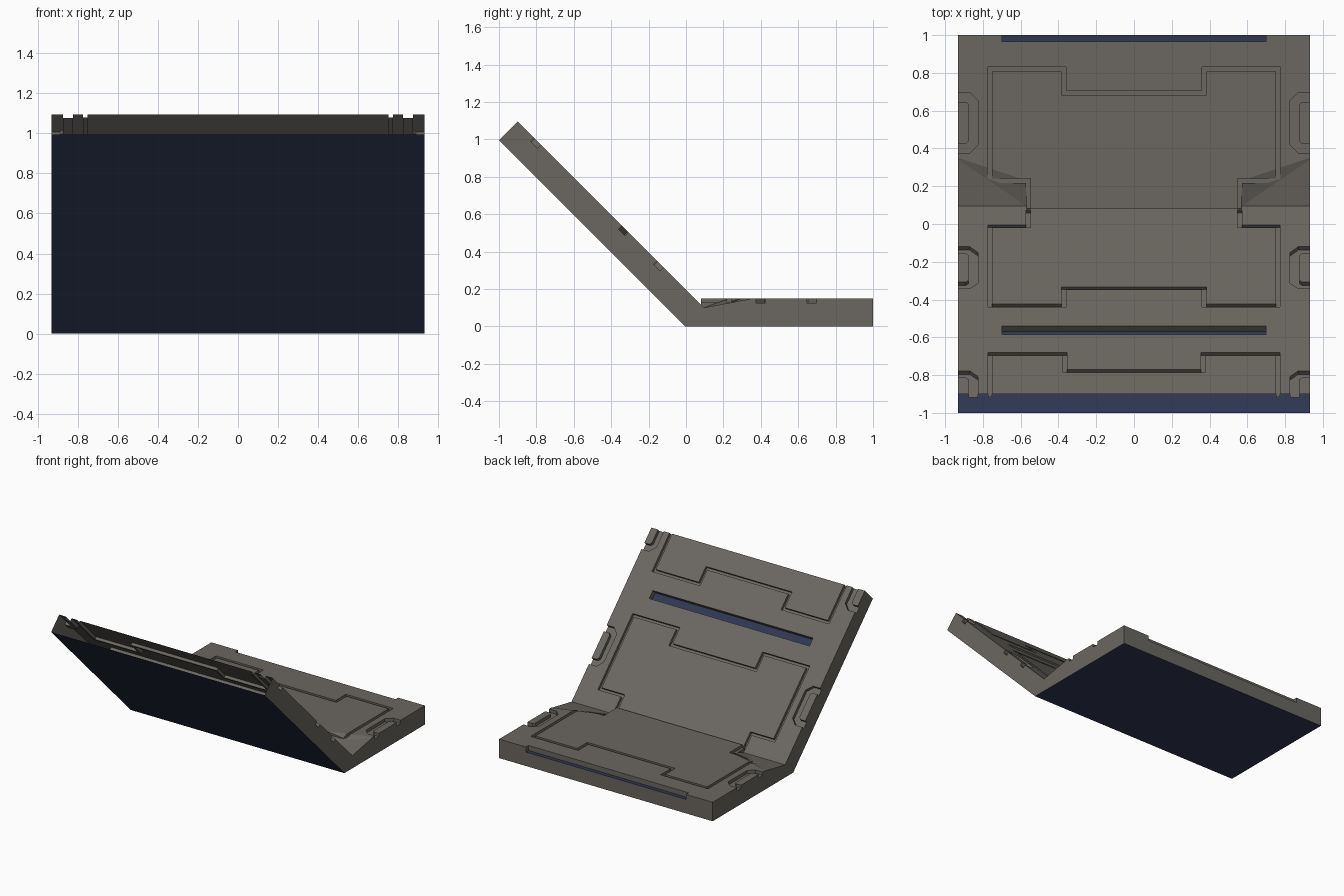
import bpy, bmesh, math
from mathutils import Vector

if "Cube" in bpy.data.objects:
    bpy.data.objects.remove(bpy.data.objects["Cube"], do_unlink=True)


def material(name, rgb):
    m = bpy.data.materials.new(name)
    m.use_nodes = True
    m.diffuse_color = (*rgb, 1)
    bsdf = m.node_tree.nodes["Principled BSDF"]
    bsdf.inputs["Base Color"].default_value = (*rgb, 1)
    bsdf.inputs["Roughness"].default_value = 0.8
    return m


GREY = material("warm grey", (0.145, 0.134, 0.118))
NAVY = material("navy blue", (0.028, 0.039, 0.085))
R2 = math.sqrt(2)
TOP, SUM = 0.15, 0.195      # flat top height; sloped top lies on y + z = SUM
HALF = 0.933


def make_object(name, bm):
    bmesh.ops.recalc_face_normals(bm, faces=bm.faces[:])
    mesh = bpy.data.meshes.new(name)
    bm.to_mesh(mesh)
    bm.free()
    ob = bpy.data.objects.new(name, mesh)
    bpy.context.scene.collection.objects.link(ob)
    return ob


# Surface frames: plan coordinates plus height above the surface
def on_flat(x, v, h):
    return Vector((x, v, TOP + h))


def on_slope(x, v, h):
    return Vector((x, (v + h) / R2, SUM + (h - v) / R2))


cutters = []


def groove(path, width, depth, sloped=False):
    """Cutter following a path, with mitred corners."""
    frame, k = (on_slope, R2) if sloped else (on_flat, 1)
    pts = [Vector((x, y * k)) for x, y in path]
    bm = bmesh.new()
    rings = []
    for i, p in enumerate(pts):
        d1 = (p - pts[i - 1]).normalized() if i else (pts[1] - p).normalized()
        d2 = (pts[i + 1] - p).normalized() if i < len(pts) - 1 else d1
        n1, n2 = Vector((-d1.y, d1.x)), Vector((-d2.y, d2.x))
        off = (n1 + n2) * (width / 2 / (1 + n1.dot(n2)))
        a, b = p + off, p - off
        rings.append([bm.verts.new(frame(q.x, q.y, h))
                      for q, h in ((a, -depth), (b, -depth), (b, 0.03), (a, 0.03))])
    for r, s in zip(rings, rings[1:]):
        for j in range(4):
            bm.faces.new((r[j], r[(j + 1) % 4], s[(j + 1) % 4], s[j]))
    bm.faces.new(rings[0])
    bm.faces.new(rings[-1])
    cutters.append(make_object("groove_cutter", bm))


def mirrored(path):
    return path + [(-x, y) for x, y in reversed(path)]


# Folded panel body: extruded bent profile
bm = bmesh.new()
profile = [(1, 0), (1, TOP), (0.08, TOP), (0.08, SUM - 0.08),
           (-0.9, 1.095), (-1, 0.995), (-0.005, 0)]
ends = [[bm.verts.new((sx * HALF, y, z)) for y, z in profile] for sx in (-1, 1)]
for e in ends:
    bm.faces.new(e)
for i in range(len(profile)):
    j = (i + 1) % len(profile)
    bm.faces.new((ends[0][i], ends[0][j], ends[1][j], ends[1][i]))
body = make_object("folded_panel", bm)

# Ramps beside the fold
for s in (-1, 1):
    bm = bmesh.new()
    for x, y_end in ((0.57, 0.23), (0.96, 0.36)):
        for y, z in ((0.07, 0.128), (0.095, 0.1), (y_end, TOP), (0.07, 0.22), (y_end, 0.22)):
            bm.verts.new((s * x, y, z))
    bmesh.ops.convex_hull(bm, input=bm.verts[:])
    cutters.append(make_object("ramp_cutter", bm))

# Stepped panel outlines
groove(mirrored([(0.56, 0.05), (0.56, 0.23), (0.763, 0.23), (0.763, 0.82),
                 (0.372, 0.82), (0.372, 0.695)]), 0.024, 0.022)
groove(mirrored([(0.56, 0.075), (0.56, -0.012), (0.763, -0.012), (0.763, -0.432),
                 (0.372, -0.432), (0.372, -0.34)]), 0.022, 0.022, True)
groove(mirrored([(0.763, -0.96), (0.763, -0.688), (0.365, -0.688),
                 (0.365, -0.778)]), 0.022, 0.022, True)

# Long slots with blue floors
groove([(-0.7, -0.5625), (0.7, -0.5625)], 0.064, 0.042, True)
groove([(-0.7, 0.9985), (0.7, 0.9985)], 0.063, 0.04)


# U-shaped recesses around the grips on both sides
def grip(y0, y1, c, sloped):
    for s in (-1, 1):
        p = [(0.97, y0), (0.88, y0), (0.85, y0 + c), (0.85, y1 - c), (0.88, y1), (0.97, y1)]
        groove([(s * x, y) for x, y in p], 0.05, 0.026, sloped)


grip(0.4, 0.672, 0.03, False)
grip(-0.325, -0.138, 0.021, True)
for s in (-1, 1):
    groove([(s * 0.97, -0.795), (s * 0.88, -0.795), (s * 0.85, -0.816), (s * 0.85, -0.96)],
           0.05, 0.026, True)

# Cut the recesses and bake the result
for c in cutters:
    c.hide_render = True
    mod = body.modifiers.new("cut", "BOOLEAN")
    mod.operation, mod.solver, mod.object = "DIFFERENCE", "EXACT", c
bpy.context.view_layer.update()
baked = bpy.data.meshes.new_from_object(
    body.evaluated_get(bpy.context.evaluated_depsgraph_get()))
body.modifiers.clear()
body.data = baked
baked.name = "folded_panel"
for c in cutters:
    bpy.data.objects.remove(c, do_unlink=True)
baked.materials.clear()
baked.materials.append(GREY)
baked.materials.append(NAVY)

# Open the upper end, colour the outer sheet and slot floors
bm = bmesh.new()
bm.from_mesh(baked)
bm.normal_update()
open_end = []
for f in bm.faces:
    n, c = f.normal, f.calc_center_median()
    if n.z > 0.5 and n.y < -0.5 and c.z - c.y > 1.985:
        open_end.append(f)
    outer = n.z < -0.5 and n.y < 0.1
    rear_floor = n.z > 0.9 and c.y > 0.9 and c.z < 0.12
    slope_floor = n.z > 0.5 and n.y > 0.5 and -0.65 < c.y < -0.5 and c.y + c.z < 0.15
    f.material_index = 1 if outer or rear_floor or slope_floor else 0
    f.smooth = False
bmesh.ops.delete(bm, geom=open_end, context="FACES")
bm.to_mesh(baked)
bm.free()
